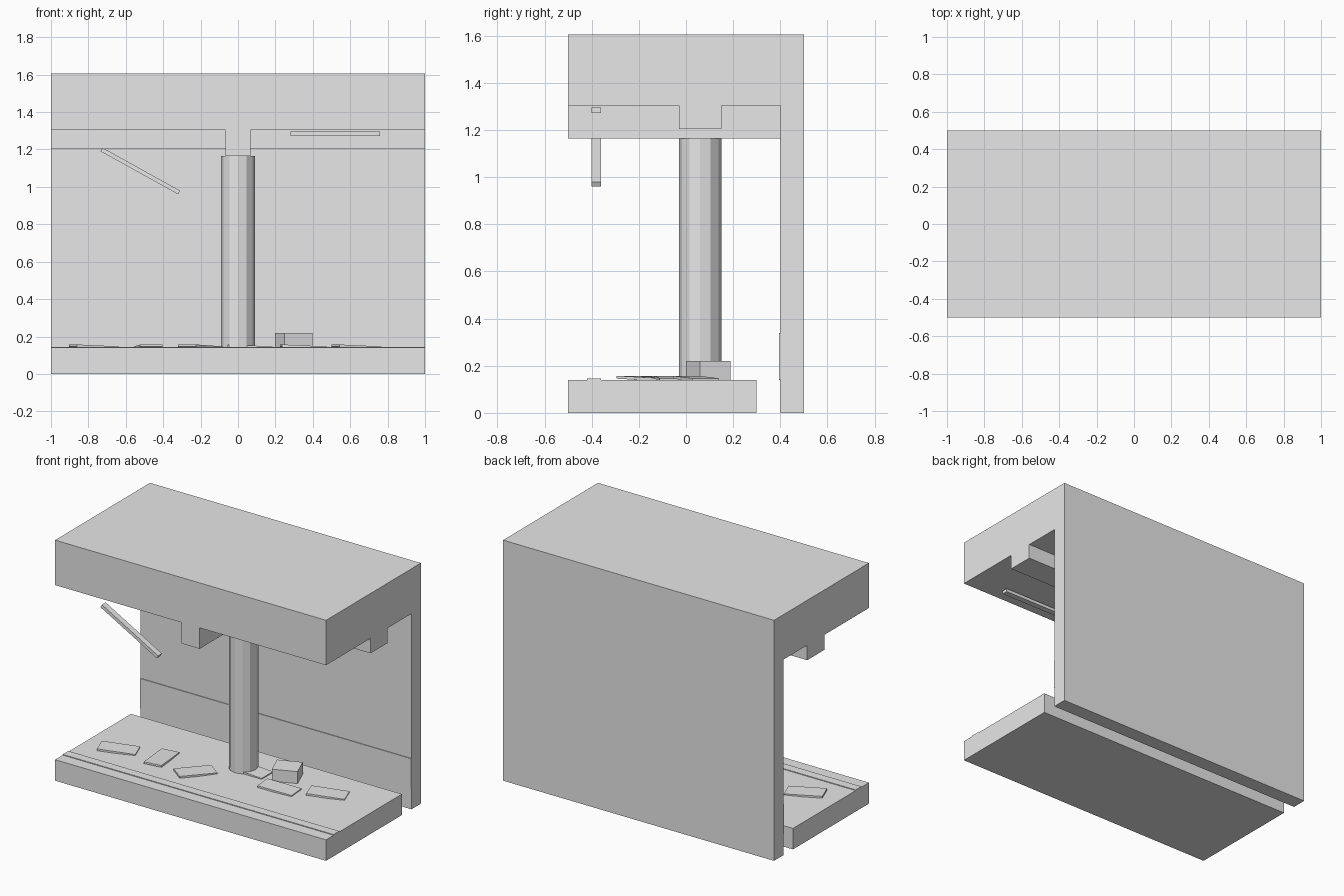
import bpy
from math import radians, atan2, hypot

if "Cube" in bpy.data.objects:
    bpy.data.objects.remove(bpy.data.objects["Cube"])

grey = bpy.data.materials.new("plain grey")
grey.diffuse_color = (0.8, 0.8, 0.8, 1)
grey.use_nodes = True
grey.node_tree.nodes["Principled BSDF"].inputs["Base Color"].default_value = grey.diffuse_color


def finish(name):
    ob = bpy.context.object
    ob.name = name
    ob.data.materials.append(grey)
    return ob


def block(name, center, size, rot=(0, 0, 0)):
    """Box given by centre, size and rotation."""
    bpy.ops.mesh.primitive_cube_add(size=1, location=center, rotation=rot)
    ob = finish(name)
    ob.scale = size
    return ob


def span(name, x, y, z):
    """Axis-aligned box given by its extents."""
    ext = (x, y, z)
    return block(name, [(a + b) / 2 for a, b in ext], [b - a for a, b in ext])


# Main structure
span("platform", (-1, 1), (-0.5, 0.3), (0, 0.14))
span("back_wall", (-1, 1), (0.4, 0.5), (0, 1.305))
span("ceiling_slab", (-1, 1), (-0.5, 0.5), (1.305, 1.605))
span("long_beam", (-1, 1), (-0.03, 0.15), (1.205, 1.305))
span("cross_beam", (-0.067, 0.067), (-0.5, 0.4), (1.165, 1.305))

# Thin raised bands on the wall and the platform edge
span("wall_band", (-1, 1), (0.395, 0.4), (0.14, 0.34))
span("edge_strip", (-1, 1), (-0.42, -0.36), (0.14, 0.145))

# Twelve-sided column
bpy.ops.mesh.primitive_cylinder_add(vertices=12, radius=0.09, depth=1.025,
                                    location=(0, 0.06, 0.6525))
finish("column")

# Ceiling lamps: one in place, one fallen and hanging at an angle
span("fixed_lamp", (0.28, 0.76), (-0.4, -0.36), (1.273, 1.295))
x0, z0, x1, z1 = -0.73, 1.2, -0.315, 0.97
block("hanging_lamp", ((x0 + x1) / 2, -0.38, (z0 + z1) / 2),
      (hypot(x1 - x0, z1 - z0), 0.04, 0.022), (0, atan2(z0 - z1, x1 - x0), 0))

# Fallen rubble block
block("rubble_block", (0.2975, 0.095, 0.18), (0.16, 0.14, 0.08), (0, 0, radians(22)))

# Loose tiles on the platform: x, y, turn in degrees
tiles = [(-0.77, -0.16, 21), (-0.48, -0.12, 98), (-0.2, -0.163, 53),
         (0.065, 0.046, 0), (0.35, -0.063, 5), (0.634, 0.042, 20)]
for i, (x, y, turn) in enumerate(tiles):
    block(f"loose_tile_{i + 1}", (x, y, 0.146), (0.24, 0.12, 0.012),
          (0, radians(2.5), radians(turn)))
